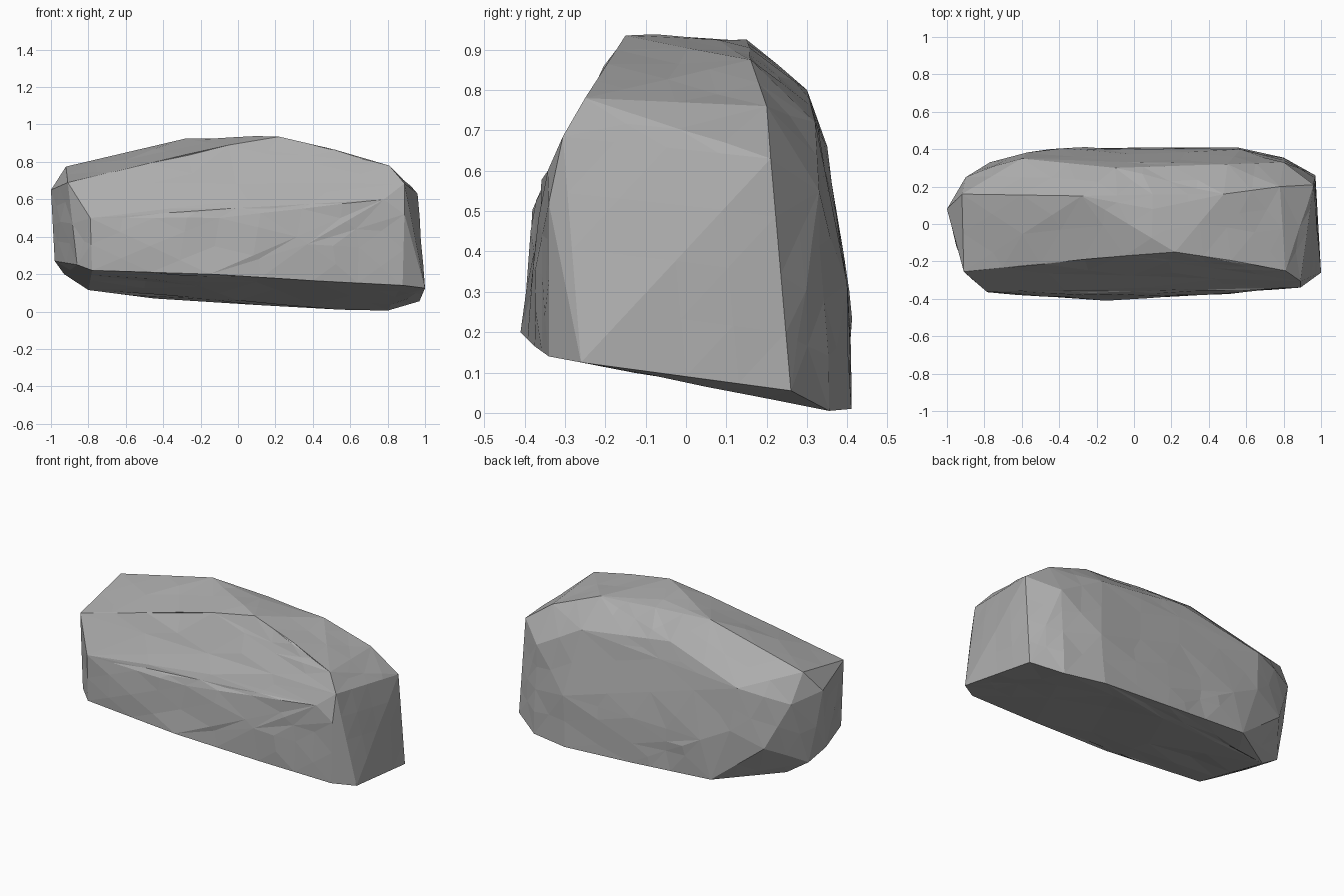
import bpy
import bmesh
import random
from mathutils import Vector, noise

if "Cube" in bpy.data.objects:
    bpy.data.objects.remove(bpy.data.objects["Cube"], do_unlink=True)

# One plain stone colour
stone = bpy.data.materials.new("stone_grey")
stone.use_nodes = True
stone.diffuse_color = (0.42, 0.42, 0.42, 1)
shader = next(n for n in stone.node_tree.nodes if n.type == "BSDF_PRINCIPLED")
shader.inputs["Base Color"].default_value = stone.diffuse_color
shader.inputs["Roughness"].default_value = 0.9

# Outline chains of the boulder, each running from the right end to the left
front_foot = [(-.98, .02, .27), (-.86, -.30, .25), (-.78, -.365, .22), (-.15, -.41, .2),
              (.4, -.375, .165), (.88, -.34, .14), (1, -.26, .125)]
front_waist = [(-.79, -.36, .5), (-.1, -.375, .5), (.78, -.345, .6), (.89, -.34, .52)]
front_brow = [(-.91, -.255, .69), (-.5, -.21, .79), (-.05, -.17, .89), (.22, -.15, .935),
              (.52, -.195, .865), (.81, -.25, .78), (.89, -.305, .685)]
crown = [(-1, .08, .65), (-.92, .16, .775), (-.57, .16, .85), (-.28, .15, .925),
         (.1, .08, .925), (.48, .16, .875), (.78, .2, .76), (.96, .21, .63)]
back_shoulder = [(-.9, .25, .6), (-.6, .35, .66), (-.1, .3, .8), (.5, .32, .72), (.8, .33, .55)]
back_belly = [(-.77, .33, .32), (-.57, .385, .4), (-.38, .4, .3), (.57, .395, .32)]
back_foot = [(-.93, .12, .2), (-.8, .15, .115), (-.45, .4, .07), (.1, .41, .035),
             (.55, .41, .01), (.8, .355, .005), (.97, .26, .055)]
chains = (front_foot, front_waist, front_brow, crown, back_shoulder, back_belly, back_foot)

# Wrap the chains in one chiselled hull
bm = bmesh.new()
for chain in chains:
    for point in chain:
        bm.verts.new(point)
hull = bmesh.ops.convex_hull(bm, input=bm.verts[:])
spare = {g for g in hull["geom_interior"] + hull["geom_unused"] if isinstance(g, bmesh.types.BMVert)}
bmesh.ops.delete(bm, geom=list(spare), context="VERTS")


def split_long_edges(limit):
    """Cut every edge longer than the limit and triangulate the result."""
    long_edges = [e for e in bm.edges if e.calc_length() > limit]
    bmesh.ops.subdivide_edges(bm, edges=long_edges, cuts=1)
    bmesh.ops.triangulate(bm, faces=bm.faces[:])


def is_sharp(vert):
    return any(e.calc_face_angle(0) > 0.4 for e in vert.link_edges)


# Break the broad planes into irregular small facets
random.seed(4)
for limit in (0.5, 0.25):
    split_long_edges(limit)
bm.normal_update()
for vert in [v for v in bm.verts if not is_sharp(v)]:
    chip = noise.noise(vert.co * 5) + random.uniform(-0.5, 0.5)
    vert.co += vert.normal * chip * 0.009

bmesh.ops.recalc_face_normals(bm, faces=bm.faces[:])
mesh = bpy.data.meshes.new("boulder")
bm.to_mesh(mesh)
bm.free()
mesh.materials.append(stone)
boulder = bpy.data.objects.new("boulder", mesh)
bpy.context.collection.objects.link(boulder)
